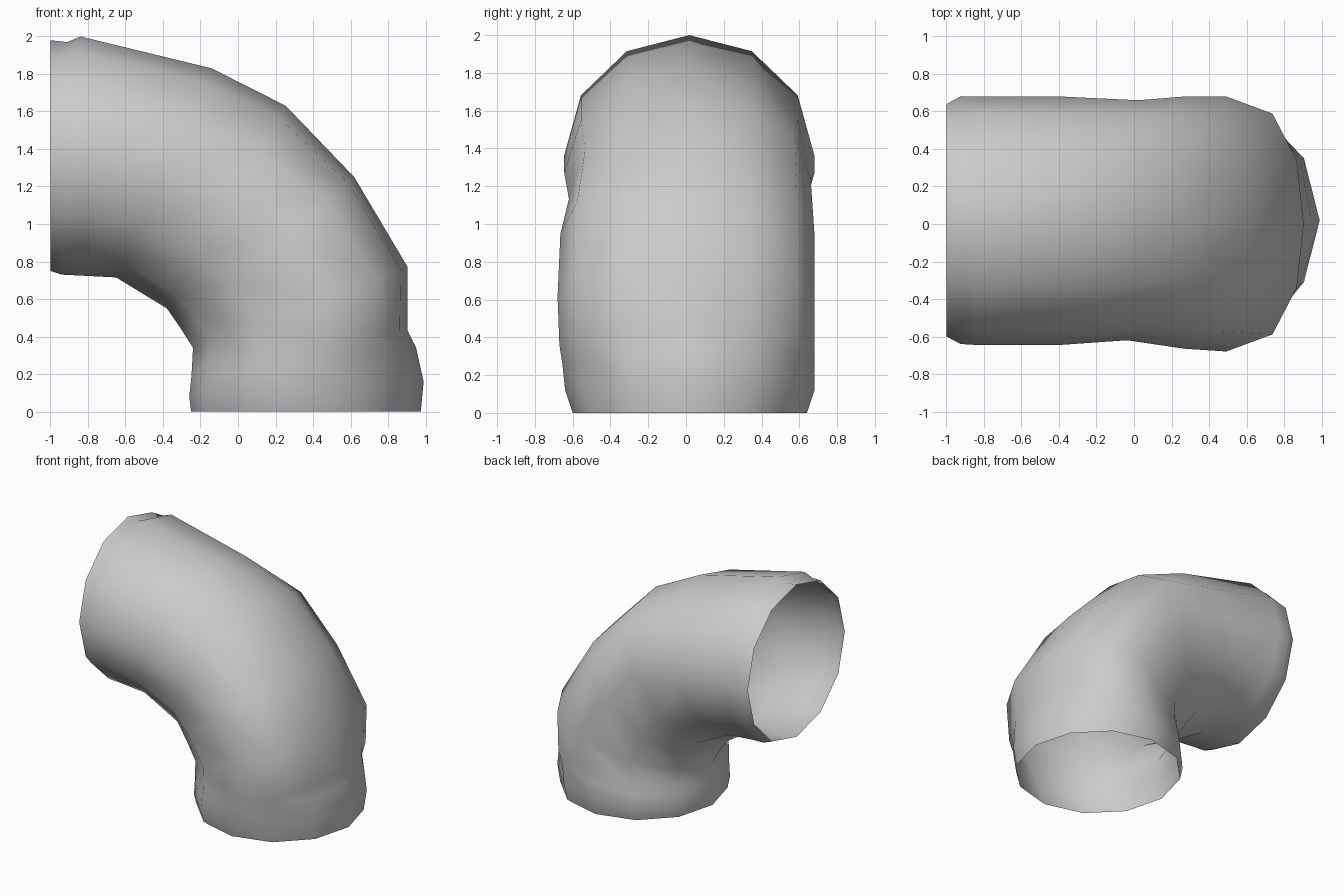
import bpy, bmesh, math
from mathutils import Vector

if "Cube" in bpy.data.objects:
    bpy.data.objects.remove(bpy.data.objects["Cube"])

SIDES = 12

# Rings along the bend: outer x, outer z, inner x, inner z, lowest y, highest y,
# then how far the front and back flanks swell towards the outside of the bend
rings = [
    (-1.00, 1.98, -1.00, 0.75, -0.60, 0.64, 0, 0),
    (-0.91, 1.97, -0.94, 0.73, -0.64, 0.68, 0, 0),
    (-0.84, 2.00, -0.84, 0.725, -0.645, 0.68, 0, 0),
    (-0.14, 1.83, -0.65, 0.715, -0.645, 0.68, 0, 0),
    (0.255, 1.63, -0.38, 0.55, -0.62, 0.66, 0.05, 0.17),
    (0.62, 1.25, -0.31, 0.45, -0.665, 0.68, 0.15, 0.15),
    (0.905, 0.77, -0.24, 0.34, -0.68, 0.68, 0.17, 0.17),
    (0.905, 0.43, -0.245, 0.24, -0.67, 0.68, 0.14, 0.15),
    (0.95, 0.34, -0.25, 0.17, -0.655, 0.68, 0.06, 0.06),
    (0.99, 0.16, -0.26, 0.08, -0.64, 0.68, 0, 0),
    (0.975, 0.0, -0.25, 0.00, -0.60, 0.64, 0, 0),
]

# Open pipe elbow lofted through the rings
bm = bmesh.new()
loops = []
for ox, oz, ix, iz, y0, y1, front, back in rings:
    outer, inner = Vector((ox, 0, oz)), Vector((ix, 0, iz))
    centre = (outer + inner) / 2 + Vector((0, (y0 + y1) / 2, 0))
    radial, side = (outer - inner) / 2, Vector((0, (y1 - y0) / 2, 0))
    loop = []
    for k in range(SIDES):
        a = 2 * math.pi * k / SIDES
        c, s = math.cos(a), math.sin(a)
        swell = (back if s > 0 else front) * s * s * (0.5 if c < -0.1 else 1)
        p = centre + radial * c + side * s + radial.normalized() * swell
        loop.append(bm.verts.new(p))
    loops.append(loop)

for a, b in zip(loops, loops[1:]):
    for k in range(SIDES):
        n = (k + 1) % SIDES
        f = bm.faces.new((a[k], b[k], b[n], a[n]))
        f.smooth = True

# Make the normals point away from the pipe's middle
bm.normal_update()
bm.faces.ensure_lookup_table()
if bm.faces[5 * SIDES].normal.dot(Vector((1, 0, 1))) < 0:
    bmesh.ops.reverse_faces(bm, faces=bm.faces[:])

mesh = bpy.data.meshes.new("pipe_elbow")
bm.to_mesh(mesh)
bm.free()
elbow = bpy.data.objects.new("pipe_elbow", mesh)
bpy.context.collection.objects.link(elbow)
